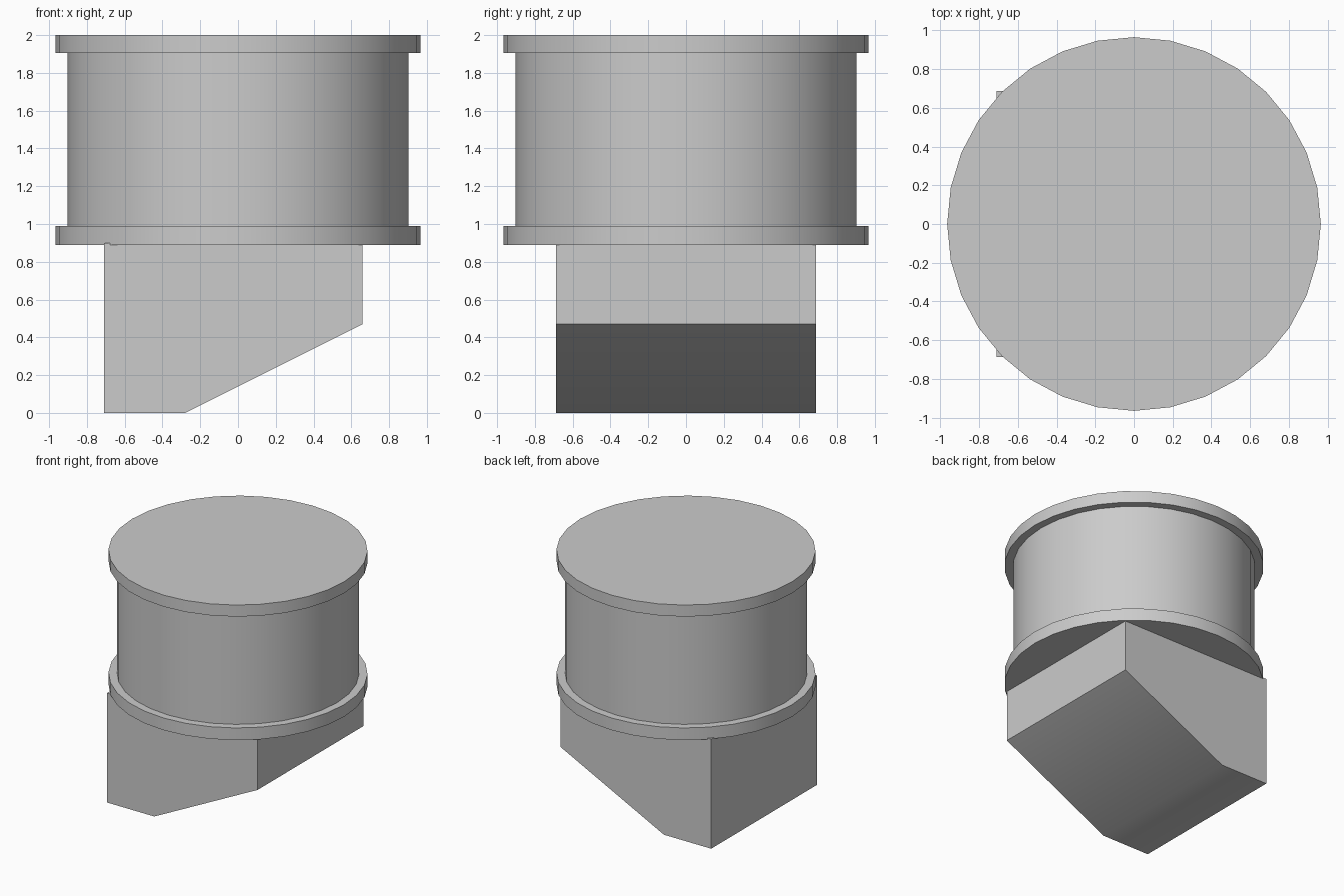
import bpy
import bmesh
import math

cube = bpy.data.objects.get("Cube")
if cube:
    bpy.data.objects.remove(cube, do_unlink=True)

GREY = (0.6, 0.6, 0.6, 1.0)
mat = bpy.data.materials.new("plain grey")
mat.use_nodes = True
mat.diffuse_color = GREY
mat.node_tree.nodes["Principled BSDF"].inputs["Base Color"].default_value = GREY


def make_object(name, bm):
    bmesh.ops.recalc_face_normals(bm, faces=bm.faces)
    mesh = bpy.data.meshes.new(name)
    bm.to_mesh(mesh)
    bm.free()
    mesh.materials.append(mat)
    obj = bpy.data.objects.new(name, mesh)
    bpy.context.collection.objects.link(obj)
    bpy.ops.object.select_all(action="DESELECT")
    obj.select_set(True)
    bpy.context.view_layer.objects.active = obj
    bpy.ops.object.shade_smooth_by_angle(angle=math.radians(30))
    return obj


# Round drum with a flange at each end, lathed from one profile
def lathe(name, profile, sides=32):
    bm = bmesh.new()
    rings = [[bm.verts.new((r * math.cos(math.tau * i / sides),
                            r * math.sin(math.tau * i / sides), z))
              for i in range(sides)] for r, z in profile]
    for low, high in zip(rings, rings[1:]):
        for i in range(sides):
            j = (i + 1) % sides
            bm.faces.new((low[i], low[j], high[j], high[i]))
    bm.faces.new(rings[0])
    bm.faces.new(rings[-1])
    return make_object(name, bm)


# Block extruded along y from a side outline
def extrude_outline(name, outline, half_width):
    bm = bmesh.new()
    face = bm.faces.new([bm.verts.new((x, -half_width, z)) for x, z in outline])
    result = bmesh.ops.extrude_face_region(bm, geom=[face])
    verts = [v for v in result["geom"] if isinstance(v, bmesh.types.BMVert)]
    bmesh.ops.translate(bm, verts=verts, vec=(0, 2 * half_width, 0))
    return make_object(name, bm)


RIM, BODY = 0.965, 0.902
lathe("flanged_drum", [(RIM, 0.89), (RIM, 0.99), (BODY, 0.99),
                       (BODY, 1.905), (RIM, 1.905), (RIM, 2.0)])

# Sloped base block, its top sunk slightly into the lower flange
extrude_outline("sloped_base", [(-0.71, 0), (-0.28, 0), (0.66, 0.47),
                                (0.66, 0.90), (-0.71, 0.90)], 0.687)
